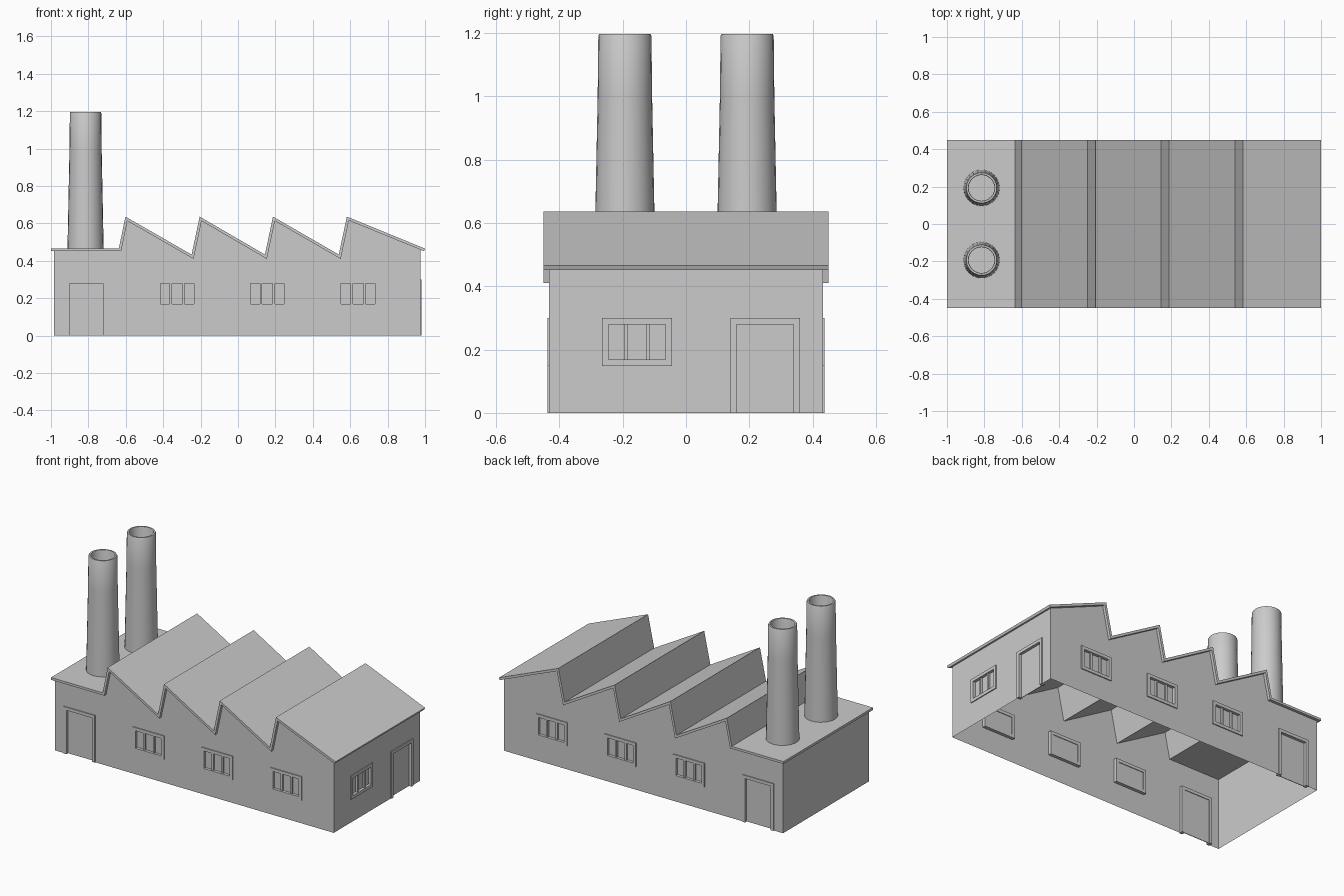
import bpy, bmesh, math
from mathutils import Vector, Matrix

if "Cube" in bpy.data.objects:
    bpy.data.objects.remove(bpy.data.objects["Cube"])

WX0, WX1, WY = -0.985, 0.976, 0.432     # wall planes
IN = 0.02                               # frame width


def finish(name, bm, recalc=True):
    if recalc:
        bmesh.ops.recalc_face_normals(bm, faces=bm.faces[:])
    me = bpy.data.meshes.new(name)
    bm.to_mesh(me)
    bm.free()
    ob = bpy.data.objects.new(name, me)
    bpy.context.collection.objects.link(ob)
    return ob


def frame_matrix(u, out, origin):
    # local axes: u along the wall, v up, w outward
    m = Matrix((u, (0, 0, 1), out)).transposed().to_4x4()
    return Matrix.Translation(origin) @ m


def box(bm, m, u0, u1, v0, v1, w0, w1):
    c = Matrix.Translation(((u0 + u1) / 2, (v0 + v1) / 2, (w0 + w1) / 2))
    s = Matrix.Diagonal((u1 - u0, v1 - v0, w1 - w0, 1))
    bmesh.ops.create_cube(bm, size=1, matrix=m @ c @ s)


def offset(pts, d):
    # mitred offset of an open polyline, to its right
    pts = [Vector(p) for p in pts]
    ns = []
    for a, b in zip(pts, pts[1:]):
        t = (b - a).normalized()
        ns.append(Vector((t.y, -t.x)))
    res = []
    for i, p in enumerate(pts):
        a, b = ns[max(i - 1, 0)], ns[min(i, len(ns) - 1)]
        res.append(p + (a + b) * d / (1 + a.dot(b)))
    return res


def wall(name, m, outline, holes):
    bm = bmesh.new()
    edges = []
    for loop in [outline] + holes:
        vs = [bm.verts.new(m @ Vector((p[0], p[1], 0))) for p in loop]
        edges += [bm.edges.new((vs[i - 1], vs[i])) for i in range(len(vs))]
    bmesh.ops.triangle_fill(bm, use_beauty=True, use_dissolve=False, edges=edges)
    out = m.to_3x3() @ Vector((0, 0, 1))
    bm.normal_update()
    bmesh.ops.reverse_faces(bm, faces=[f for f in bm.faces if f.normal.dot(out) < 0])
    finish(name, bm, False)


def opening(name, m, c, door=False):
    # frame swept round the opening, pane and mullions
    bm = bmesh.new()
    h, v0, v1 = 0.09, (0.0 if door else 0.168), 0.279
    rings = []
    for e, w in ((0, -0.02), (IN, -0.02), (IN, 0.006), (0, 0.006)):
        lo = v0 if door else v0 - e
        pts = [(c - h - e, lo), (c - h - e, v1 + e), (c + h + e, v1 + e), (c + h + e, lo)]
        rings.append([bm.verts.new(m @ Vector((u, v, w))) for u, v in pts])
    for i in range(4):
        a, b = rings[i - 1], rings[i]
        for k in range(3 if door else 4):
            n = (k + 1) % 4
            bm.faces.new((a[k], a[n], b[n], b[k]))
    if door:
        for k in (0, 3):
            bm.faces.new([r[k] for r in rings])
    box(bm, m, c - h, c + h, v0, v1, -0.016, -0.012)
    if not door:
        for s in (-1, 1):
            x = c + s * 0.034
            box(bm, m, x - 0.006, x + 0.006, v0, v1, -0.013, 0.0)
    finish(name, bm)


def hole(c):
    return [(c - 0.091, 0.167), (c + 0.091, 0.167), (c + 0.091, 0.28), (c - 0.091, 0.28)]


def base_line(u0, u1, door):
    # wall foot with a door notch
    a, b = door - 0.091, door + 0.091
    return [(u0, 0), (a, 0), (a, 0.28), (b, 0.28), (b, 0), (u1, 0)]


# sawtooth roof slab
top = [(-1, 0.466), (-0.637, 0.466), (-0.602, 0.636)]
for x in (-0.205, 0.187, 0.582):
    top += [(x - 0.043, 0.433), (x, 0.636)]
top.append((1, 0.465))
under = offset(top, 0.015)
section = [Vector(p) for p in top] + under[::-1]
bm = bmesh.new()
ends = [[bm.verts.new((p.x, y, p.y)) for p in section] for y in (-0.45, 0.45)]
n = len(section)
for i in range(n):
    bm.faces.new((ends[0][i - 1], ends[0][i], ends[1][i], ends[1][i - 1]))
for k in range(len(top) - 1):
    for e in ends:
        bm.faces.new((e[k], e[k + 1], e[n - 2 - k], e[n - 1 - k]))
finish("sawtooth_roof", bm)

# long walls, front and back alike
ridge = offset(top, 0.010)
ridge[0] = Vector((WX0, 0.456))
ridge[-1] = Vector((WX1, 0.463))
windows = (-0.325, 0.157, 0.642)
for side, s in (("front", -1), ("back", 1)):
    m = frame_matrix((1, 0, 0), (0, s, 0), (0, s * WY, 0))
    wall(side + "_wall", m, base_line(WX0, WX1, -0.811) + [tuple(p) for p in ridge[::-1]],
         [hole(c) for c in windows])
    opening(side + "_door", m, -0.811, True)
    for i, c in enumerate(windows):
        opening(f"{side}_window_{i + 1}", m, c)

# end walls
m = frame_matrix((0, 1, 0), (1, 0, 0), (WX1, 0, 0))
wall("right_wall", m, base_line(-WY, WY, 0.25) + [(WY, 0.463), (-WY, 0.463)], [hole(-0.155)])
opening("right_door", m, 0.25, True)
opening("right_window", m, -0.155)
m = frame_matrix((0, 1, 0), (-1, 0, 0), (WX0, 0, 0))
wall("left_wall", m, [(-WY, 0), (WY, 0), (WY, 0.456), (-WY, 0.456)], [])

# hollow tapered chimneys
for name, y in (("front_chimney", -0.193), ("back_chimney", 0.193)):
    bm = bmesh.new()
    rings = []
    for r, z in ((0.097, 0.452), (0.094, 0.6), (0.086, 1.0), (0.084, 1.19), (0.081, 1.196),
                 (0.071, 1.196), (0.069, 1.19), (0.08, 0.468)):
        rings.append([bm.verts.new((-0.815 + r * math.cos(a), y + r * math.sin(a), z))
                      for a in (math.tau * k / 24 for k in range(24))])
    for a, b in zip(rings, rings[1:]):
        for k in range(24):
            bm.faces.new((a[k - 1], a[k], b[k], b[k - 1]))
    bm.faces.new(rings[0])
    bm.faces.new(rings[-1])
    ob = finish(name, bm)
    bpy.ops.object.select_all(action='DESELECT')
    ob.select_set(True)
    bpy.context.view_layer.objects.active = ob
    bpy.ops.object.shade_smooth_by_angle(angle=math.radians(35))
